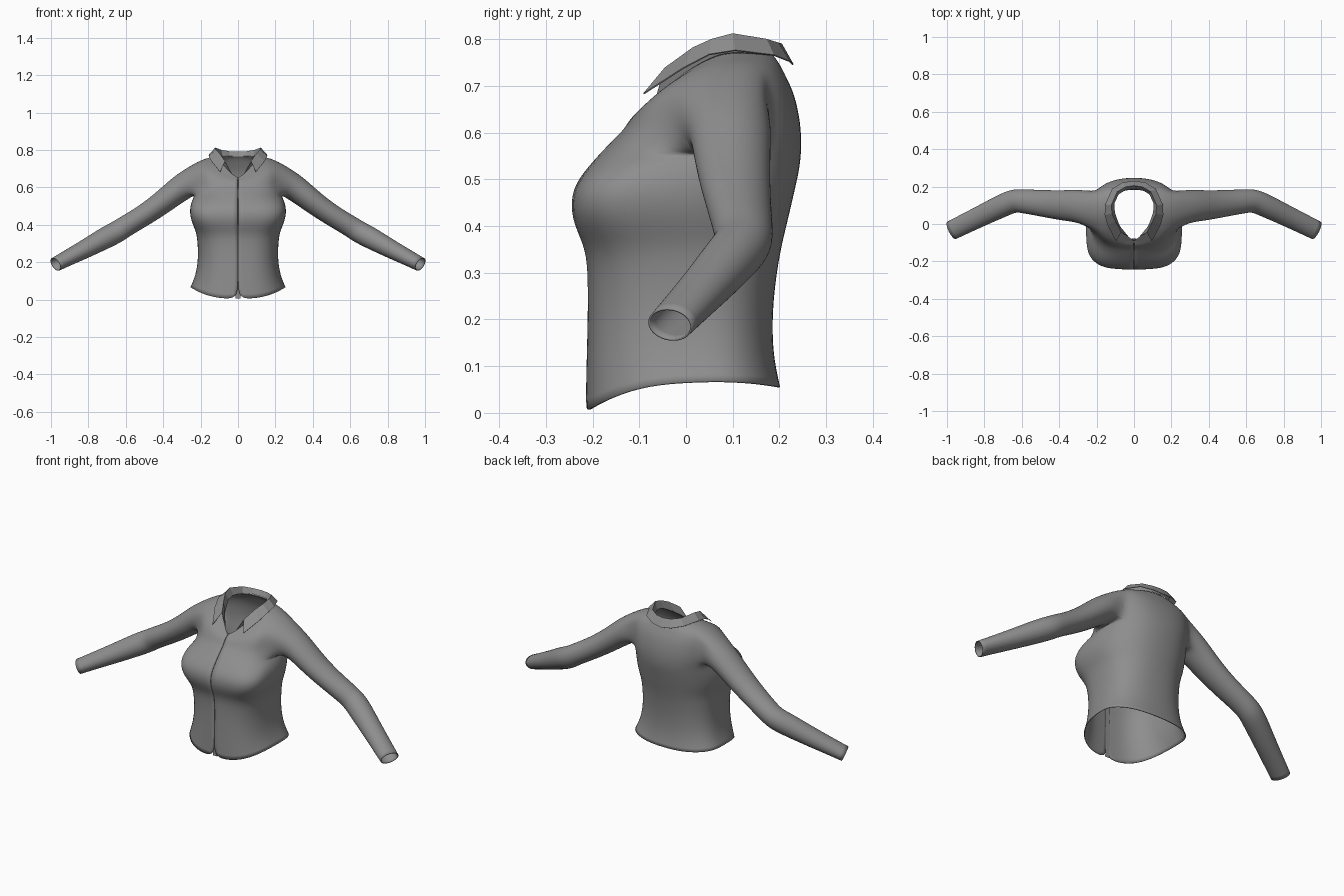
import bpy, math
from mathutils import Vector

if "Cube" in bpy.data.objects:
    bpy.data.objects.remove(bpy.data.objects["Cube"])

grey = bpy.data.materials.new("grey_cloth")
grey.diffuse_color = (0.27, 0.27, 0.27, 1)
grey.use_nodes = True
grey.node_tree.nodes["Principled BSDF"].inputs["Base Color"].default_value = grey.diffuse_color


def make_object(name, verts, faces):
    mesh = bpy.data.meshes.new(name)
    mesh.from_pydata(verts, [], faces)
    mesh.materials.append(grey)
    obj = bpy.data.objects.new(name, mesh)
    bpy.context.collection.objects.link(obj)
    bpy.context.view_layer.objects.active = obj
    obj.select_set(True)
    return obj


def mirror(obj):
    mod = obj.modifiers.new("mirror", 'MIRROR')
    mod.merge_threshold = 0.001


def solidify(obj, thickness):
    mod = obj.modifiers.new("thickness", 'SOLIDIFY')
    mod.thickness = thickness
    mod.offset = -1


# Torso rings from hem to neck: half width, y front/side/back, z front/side/back, front roundness
RINGS = [
    (.256, -.215, .05, .203, .003, .068, .055, .75),
    (.228, -.213, .04, .187, .10, .13, .125, .75),
    (.214, -.210, .03, .186, .21, .22, .22, .75),
    (.218, -.210, .02, .197, .31, .31, .31, .72),
    (.226, -.218, .00, .208, .36, .365, .365, .66),
    (.252, -.246, -.03, .222, .415, .42, .42, .58),
    (.262, -.246, -.04, .236, .48, .48, .48, .58),
    (.248, -.207, .00, .247, .53, .53, .53, .64),
    (.235, -.175, .06, .249, .565, .555, .575, .72),
    (.235, -.150, .08, .247, .59, .60, .615, .8),
    (.235, -.135, .09, .240, .605, .65, .655, .8),
    (.235, -.125, .09, .230, .62, .70, .69, .85),
    (.213, -.115, .095, .215, .635, .744, .72, .9),
    (.155, -.100, .095, .200, .645, .760, .75, 1.1),
    (.110, -.088, .09, .188, .655, .772, .765, 1.3),
]
COLS = 12
LOW, HIGH, FRONT, BACK = 8, 12, 4, 8      # armhole limits in rows and columns


def ring_point(ring, col):
    w, yf, ys, yb, zf, zs, zb, p = ring
    t = math.pi * col / COLS
    s, c = max(math.sin(t), 0), math.cos(t)
    if c < 0:
        p = .85
    y_end, z_end = (yf, zf) if c > 0 else (yb, zb)
    x = w * s ** p
    if col == 0:
        x = .0014                          # narrow front opening
    if col == COLS:
        x = 0
    return Vector((x, ys + (y_end - ys) * abs(c) ** p, zs + (z_end - zs) * c * c))


verts = [ring_point(r, c) for r in RINGS for c in range(COLS + 1)]
idx = lambda r, c: r * (COLS + 1) + c
faces = []
for r in range(len(RINGS) - 1):
    for c in range(COLS):
        if not (LOW <= r < HIGH and FRONT <= c < BACK):
            faces.append((idx(r, c), idx(r, c + 1), idx(r + 1, c + 1), idx(r + 1, c)))

# Sleeve: grown from the armhole edge along stations (centre, width radius, height radius)
STATIONS = [
    ((.285, .095, .612), .090, .074),
    ((.35, .098, .563), .085, .068),
    ((.43, .104, .50), .078, .062),
    ((.52, .114, .44), .070, .058),
    ((.60, .123, .393), .065, .058),
    ((.645, .124, .363), .064, .060),
    ((.70, .100, .335), .063, .060),
    ((.80, .052, .28), .058, .052),
    ((.90, .003, .228), .055, .044),
    ((.975, -.034, .189), .053, .039),
]
loop = [idx(LOW, c) for c in range(FRONT, BACK)]
loop += [idx(r, BACK) for r in range(LOW, HIGH)]
loop += [idx(HIGH, c) for c in range(BACK, FRONT, -1)]
loop += [idx(r, FRONT) for r in range(HIGH, LOW, -1)]
centres = [Vector(s[0]) for s in STATIONS]
for i, (_, rw, rh) in enumerate(STATIONS):
    d = (centres[min(i + 1, len(centres) - 1)] - centres[max(i - 1, 0)]).normalized()
    side = Vector((-d.y, d.x, 0)).normalized()
    up = d.cross(side)
    start = len(verts)
    for k in range(16):
        a = math.radians(225 + 22.5 * k)
        verts.append(centres[i] + side * rw * math.cos(a) + up * rh * math.sin(a))
    new = list(range(start, start + 16))
    for k in range(16):
        n = (k + 1) % 16
        faces.append((loop[k], loop[n], new[n], new[k]))
    loop = new

shirt = make_object("shirt_body_and_sleeves", verts, faces)
mirror(shirt)
sub = shirt.modifiers.new("smooth", 'SUBSURF')
sub.levels = sub.render_levels = 2
solidify(shirt, .004)
bpy.ops.object.shade_smooth_by_angle(angle=math.radians(50))

# Button strip lying just behind the front opening
pv, pf = [], []
for i, r in enumerate(RINGS):
    p = ring_point(r, 0)
    for x in (-.014, .014):
        pv.append((x, p.y + .010, p.z + (.004 if i == 0 else 0)))
    if i:
        pf.append((2 * i - 2, 2 * i - 1, 2 * i + 1, 2 * i))
make_object("front_placket", pv, pf)

# Folded collar: neck seam, top fold and outer edge at each station from the front to the back
COLLAR = [
    ((.035, -.065, .675), (.070, -.045, .737), (.095, -.090, .682)),
    ((.080, -.010, .720), (.100, .015, .780), (.140, -.005, .737)),
    ((.105, .060, .762), (.118, .055, .798), (.155, .050, .766)),
    ((.108, .110, .772), (.122, .100, .810), (.152, .105, .775)),
    ((.085, .160, .768), (.090, .172, .798), (.115, .187, .765)),
    ((.045, .185, .766), (.045, .198, .790), (.060, .220, .752)),
    ((0, .190, .764), (0, .205, .788), (0, .228, .745)),
]
cv = [p for row in COLLAR for p in row]
cf = [(3 * i + j, 3 * i + 3 + j, 3 * i + 4 + j, 3 * i + 1 + j)
      for i in range(len(COLLAR) - 1) for j in range(2)]
collar = make_object("collar", cv, cf)
mirror(collar)
solidify(collar, .003)
